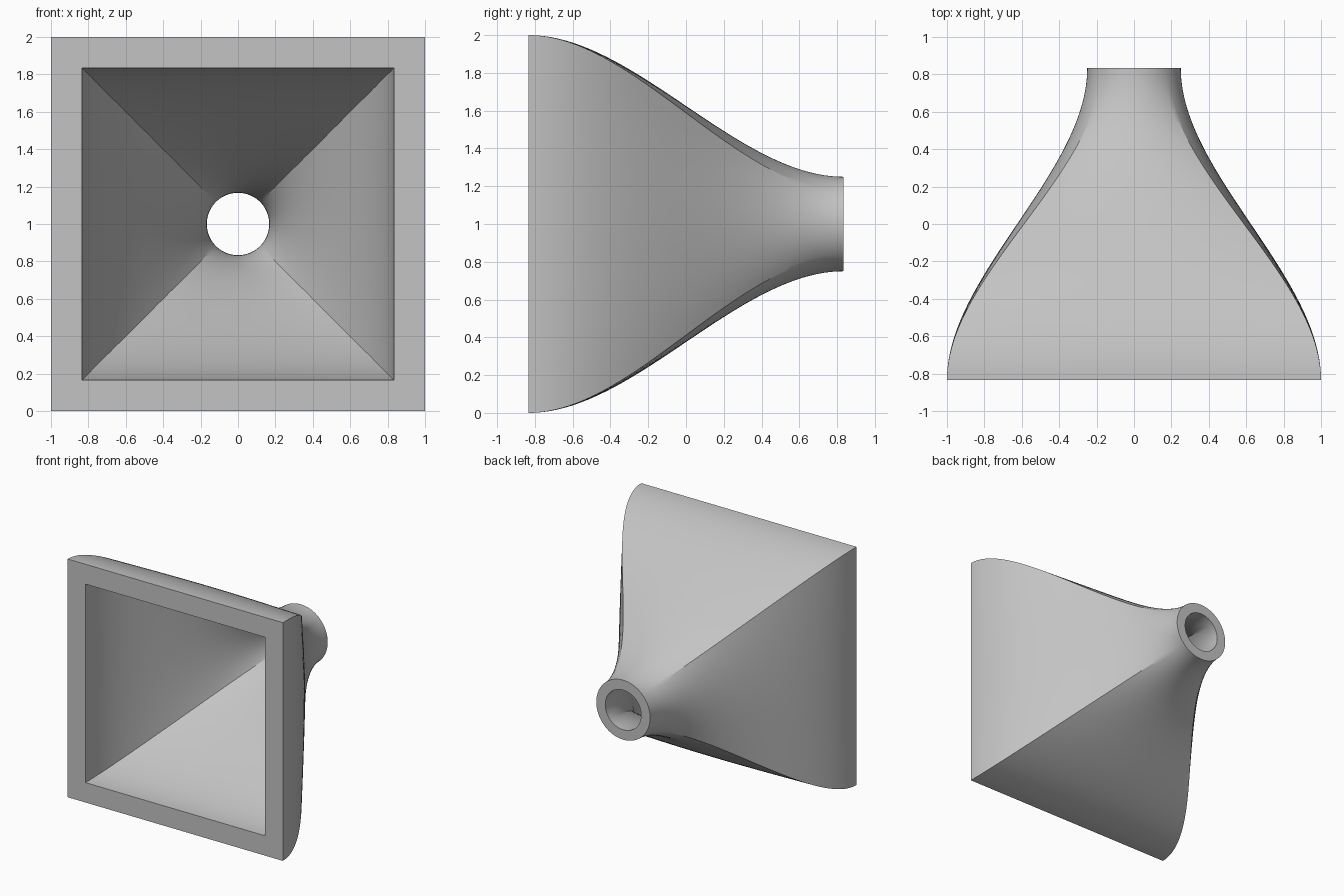
import bpy, bmesh, math
from math import pi, sin, cos, radians

cube = bpy.data.objects.get("Cube")
if cube:
    bpy.data.objects.remove(cube, do_unlink=True)

SIDE_STEPS = 24      # points along one side of the square
RINGS = 48           # sections along the depth
HALF_DEPTH = 5 / 6
CENTRE_Z = 1.0

# Material
grey = bpy.data.materials.new("plain_grey")
grey.use_nodes = True
colour = (0.55, 0.55, 0.55, 1)
grey.diffuse_color = colour
grey.node_tree.nodes["Principled BSDF"].inputs["Base Color"].default_value = colour


def section(half_side, radius, blend):
    """Outline between a square (blend 0) and a circle (blend 1)."""
    points = []
    for side in range(4):
        turn = side * pi / 2
        for i in range(SIDE_STEPS):
            u = 2 * i / SIDE_STEPS - 1
            angle = u * pi / 4
            a = (1 - blend) * half_side + blend * radius * cos(angle)
            b = (1 - blend) * half_side * u + blend * radius * sin(angle)
            points.append((a * cos(turn) - b * sin(turn),
                           a * sin(turn) + b * cos(turn)))
    return points


def add_wall(bm, half_side, radius):
    """Loft from square to circle with an S-shaped profile; returns end rings."""
    rings = []
    for r in range(RINGS + 1):
        t = r / RINGS
        blend = t * t * (3 - 2 * t)
        y = HALF_DEPTH * (2 * t - 1)
        rings.append([bm.verts.new((x, y, CENTRE_Z + z))
                      for x, z in section(half_side, radius, blend)])
    for first, second in zip(rings, rings[1:]):
        bridge(bm, first, second)
    return rings[0], rings[-1]


def bridge(bm, first, second):
    n = len(first)
    for i in range(n):
        j = (i + 1) % n
        bm.faces.new((first[i], first[j], second[j], second[i]))


# Hollow square-to-round funnel: outer wall, inner wall and two flat rims
bm = bmesh.new()
outer_front, outer_back = add_wall(bm, 1.0, 0.25)
inner_front, inner_back = add_wall(bm, HALF_DEPTH, 1 / 6)
bridge(bm, outer_front, inner_front)
bridge(bm, outer_back, inner_back)
bmesh.ops.recalc_face_normals(bm, faces=bm.faces)

mesh = bpy.data.meshes.new("funnel_body")
bm.to_mesh(mesh)
bm.free()
mesh.materials.append(grey)
funnel = bpy.data.objects.new("funnel_body", mesh)
bpy.context.collection.objects.link(funnel)

# Smooth walls with crisp corners and rims
bpy.ops.object.select_all(action='DESELECT')
funnel.select_set(True)
bpy.context.view_layer.objects.active = funnel
bpy.ops.object.shade_smooth_by_angle(angle=radians(25))
